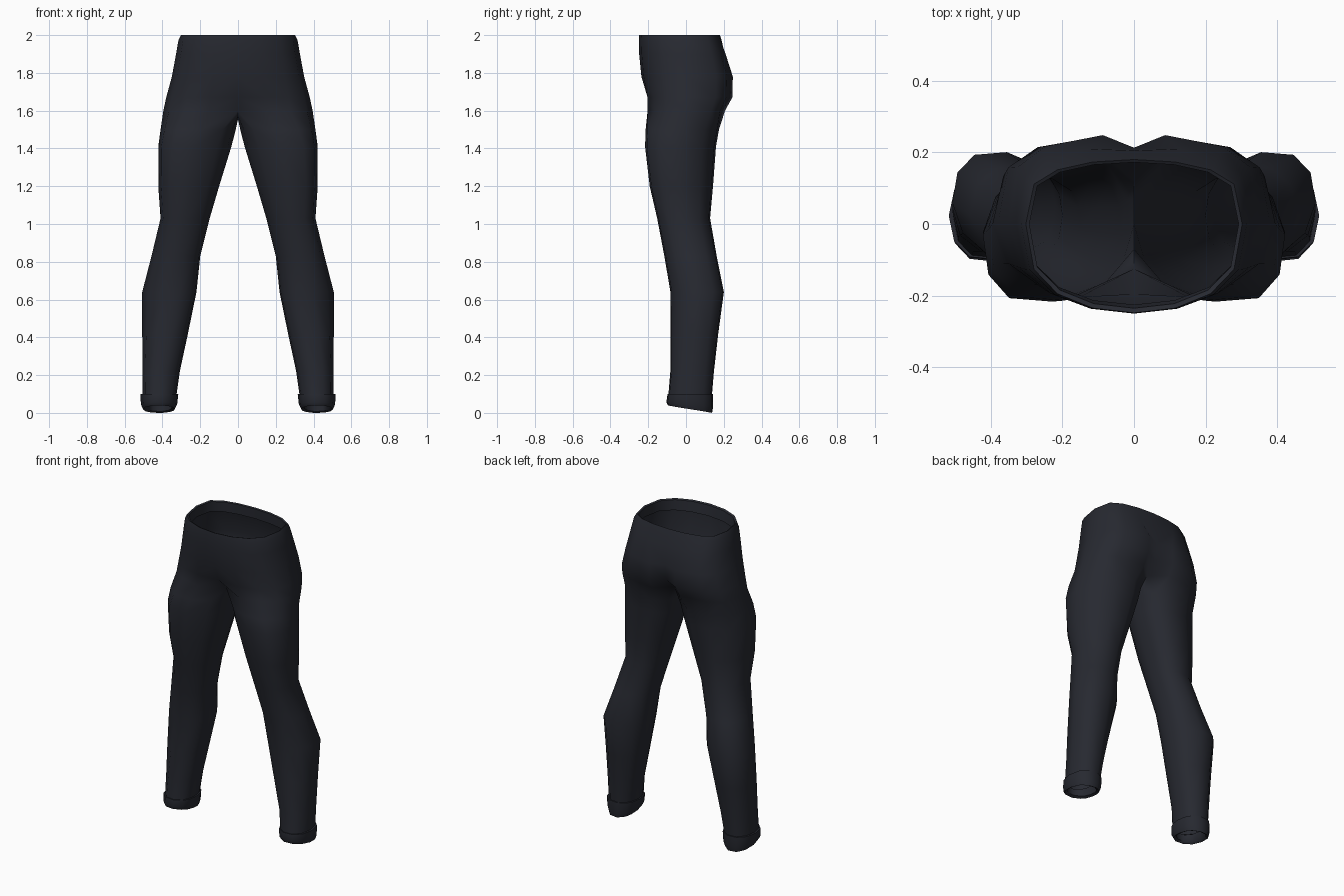
import bpy, bmesh
from math import sin, cos, radians, copysign

if "Cube" in bpy.data.objects:
    bpy.data.objects.remove(bpy.data.objects["Cube"])

ARC = 9      # points from front seam round the hip to the back seam
INNER = 3    # extra points on the inside of each leg


def power(v, p):
    return copysign(abs(v) ** p, v)


def torso_ring(z, rx, yf, yfc, yb, ybc):
    """Half hip section; yfc and ybc are the seam depths at x = 0."""
    pts = []
    for i in range(ARC):
        t = radians(-90 + 180 * i / (ARC - 1))
        s = sin(t)
        y = yf * abs(s) ** 0.7 if s < 0 else yb * abs(s) ** 0.5
        pts.append([rx * cos(t), y, z])
    pts[0] = [0, yfc, z]
    pts[-1] = [0, ybc, z]
    if ybc < yb - 0.02:          # cleft between the seat halves
        pts[-2][0] *= 0.65
    return pts


def leg_ring(z, xi, xo, yf, yb, skew=0.0, tilt=0.0):
    """Closed leg section; skew shifts front inward/outward, tilt raises the front."""
    cx, rx, cy, ry = (xi + xo) / 2, (xo - xi) / 2, (yf + yb) / 2, (yb - yf) / 2
    angles = [-135 + 270 * i / (ARC - 1) for i in range(ARC)] + [157.5, 180, 202.5]
    pts = []
    for a in angles:
        c, s = cos(radians(a)), sin(radians(a))
        pts.append((cx + rx * power(c, 0.9) - skew * s * abs(s),
                    cy + ry * power(s, 0.9), z - tilt * s))
    return pts


def bridge(bm, upper, lower, closed):
    n = len(upper)
    for i in range(n if closed else n - 1):
        j = (i + 1) % n
        bm.faces.new((upper[i], lower[i], lower[j], upper[j]))


bm = bmesh.new()


def add(pts):
    return [bm.verts.new(p) for p in pts]


# Waist hem folded inside, then the hips down to the crotch
hips = [
    (1.93, 0.295, -0.225, -0.225, 0.175, 0.175),
    (1.995, 0.292, -0.235, -0.235, 0.172, 0.172),
    (2.00, 0.302, -0.248, -0.248, 0.18, 0.18),
    (1.975, 0.315, -0.25, -0.25, 0.19, 0.188),
    (1.90, 0.328, -0.248, -0.248, 0.218, 0.205),
    (1.78, 0.350, -0.236, -0.236, 0.258, 0.213),
    (1.67, 0.380, -0.215, -0.195, 0.255, 0.195),
]
prev = add(torso_ring(*hips[0]))
for h in hips[1:]:
    ring = add(torso_ring(*h))
    bridge(bm, prev, ring, False)
    prev = ring

# Crotch section: hip arc plus the seam between the legs
crotch = torso_ring(1.60, 0.395, -0.215, -0.125, 0.215, 0.12)
crotch += [(0, 0.07, 1.57), (0, 0.0, 1.555), (0, -0.07, 1.57)]
ring = add(crotch)
bridge(bm, prev, ring[:ARC], False)
prev = ring

# Leg, turned-up cuff and inside of the hem
legs = [
    (1.50, 0.012, 0.410, -0.217, 0.178, 0.03),
    (1.41, 0.035, 0.422, -0.220, 0.162, 0.045),
    (1.20, 0.100, 0.422, -0.195, 0.146, 0.035),
    (1.03, 0.150, 0.410, -0.155, 0.130, 0.02),
    (0.83, 0.200, 0.458, -0.117, 0.165, 0.0),
    (0.64, 0.220, 0.507, -0.085, 0.203, -0.025),
    (0.42, 0.265, 0.507, -0.085, 0.173, -0.01),
    (0.22, 0.308, 0.506, -0.085, 0.150, 0.0),
    (0.10, 0.325, 0.505, -0.095, 0.140, 0.0),
    (0.10, 0.316, 0.517, -0.100, 0.146, 0.0),
    (0.045, 0.322, 0.514, -0.106, 0.146, 0.0, 0.012),
    (0.020, 0.335, 0.503, -0.098, 0.140, 0.0, 0.020),
    (0.028, 0.350, 0.490, -0.080, 0.125, 0.0, 0.020),
    (0.09, 0.345, 0.490, -0.080, 0.125, 0.0),
]
for spec in legs:
    ring = add(leg_ring(*spec))
    bridge(bm, prev, ring, True)
    prev = ring

mesh = bpy.data.meshes.new("trousers")
bm.to_mesh(mesh)
bm.free()
obj = bpy.data.objects.new("trousers", mesh)
bpy.context.collection.objects.link(obj)

# Second leg by mirroring, welded along the seam
mirror = obj.modifiers.new("mirror", 'MIRROR')
mirror.use_axis[0] = True
mirror.use_mirror_merge = True
mirror.merge_threshold = 0.0005

# Dark cloth
cloth = bpy.data.materials.new("dark_cloth")
cloth.diffuse_color = (0.02, 0.022, 0.03, 1)
cloth.use_nodes = True
cloth.node_tree.nodes["Principled BSDF"].inputs["Base Color"].default_value = cloth.diffuse_color
mesh.materials.append(cloth)

bpy.context.view_layer.objects.active = obj
obj.select_set(True)
bpy.ops.object.modifier_apply(modifier="mirror")
bpy.ops.object.shade_smooth_by_angle(angle=radians(60))

# Stand the cuffs exactly on the floor
low = min(v.co.z for v in mesh.vertices)
for v in mesh.vertices:
    if v.co.z < 0.06:
        v.co.z -= low * (0.06 - v.co.z) / (0.06 - low)
